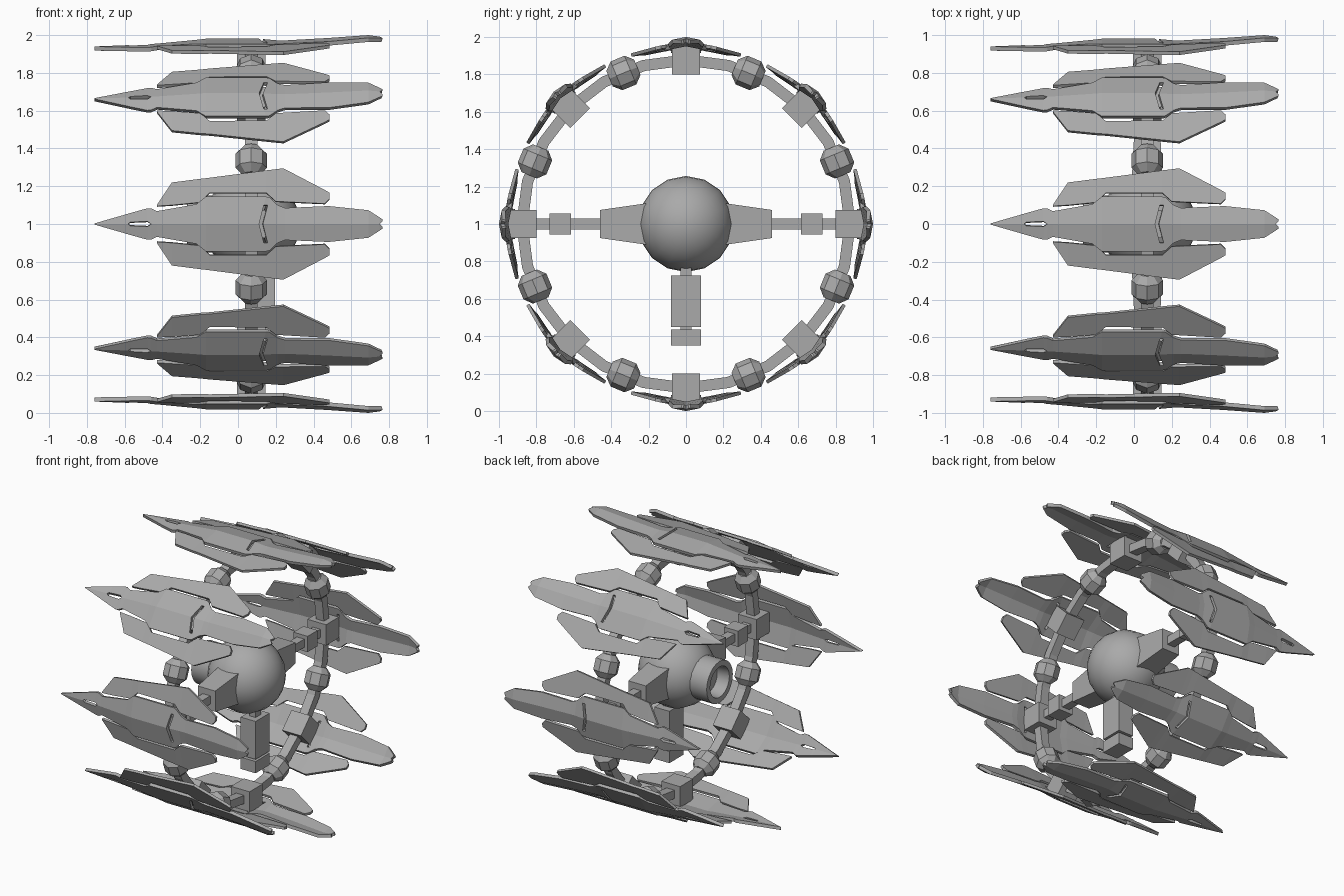
import bpy, bmesh, math
from mathutils import Matrix

if "Cube" in bpy.data.objects:
    bpy.data.objects.remove(bpy.data.objects["Cube"])

CX, CZ = 0.07, 1.0          # hub centre

grey = bpy.data.materials.new("dark_grey")
grey.diffuse_color = (.4, .4, .4, 1)
grey.use_nodes = True
grey.node_tree.nodes["Principled BSDF"].inputs["Base Color"].default_value = grey.diffuse_color


def make_mesh(name, verts, faces, weld=False):
    me = bpy.data.meshes.new(name)
    bm = bmesh.new()
    vs = [bm.verts.new(v) for v in verts]
    for f in faces:
        bm.faces.new([vs[i] for i in f])
    if weld:
        bmesh.ops.remove_doubles(bm, verts=bm.verts, dist=0.0005)
        bmesh.ops.dissolve_degenerate(bm, edges=bm.edges, dist=0.0005)
    else:
        bmesh.ops.recalc_face_normals(bm, faces=bm.faces)
    bm.to_mesh(me)
    bm.free()
    me.materials.append(grey)
    return me


def add(name, me, angle=0.0, loc=(0, 0, CZ)):
    ob = bpy.data.objects.new(name, me)
    bpy.context.collection.objects.link(ob)
    ob.matrix_world = Matrix.Translation(loc) @ Matrix.Rotation(angle, 4, 'X')
    return ob


def loft(name, rings, closed=False):
    """Skin equal-length rings of points; cap the ends unless closed."""
    n, m = len(rings[0]), len(rings)
    verts = [p for r in rings for p in r]
    faces = []
    for i in range(m if closed else m - 1):
        j = (i + 1) % m
        faces += [(i*n + k, i*n + (k+1) % n, j*n + (k+1) % n, j*n + k) for k in range(n)]
    if not closed:
        faces += [tuple(range(n)), tuple(range((m-1)*n, m*n))]
    return make_mesh(name, verts, faces)


def beam(name, sections, cx=CX):
    """Square beam along local z; sections = (z, half_x, half_y)."""
    return loft(name, [[(cx + a*hx, b*hy, z) for a, b in ((-1, -1), (1, -1), (1, 1), (-1, 1))]
                       for z, hx, hy in sections])


def plate(name, strips, signs, drop, skew=0.0):
    """Thin sheet; strips hold stations (x, inner t, outer t, ridge radius)."""
    verts, faces = [], []
    for s in signs:
        for strip in strips:
            for (x0, a0, b0, r0), (x1, a1, b1, r1) in zip(strip, strip[1:]):
                k = len(verts)
                # stations beside the cross slit lean back into a shallow V
                verts += [(x + (skew*t if .1 < x < .14 else 0), s*t, r - drop*t) for x, t, r in
                          ((x0, a0, r0), (x1, a1, r1), (x1, b1, r1), (x0, b0, r0))]
                f = (k, k+1, k+2, k+3)
                faces.append(f if s > 0 else f[::-1])
    return make_mesh(name, verts, faces, weld=True)


def thicken(ob, t):
    m = ob.modifiers.new("thickness", 'SOLIDIFY')
    m.thickness, m.offset = t, -1


# outer ring
N = 24
ring = []
for i in range(N):
    a = 2*math.pi*i/N
    ring.append([(CX + dx, r*math.sin(a), r*math.cos(a))
                 for dx, r in ((-.032, .847), (.032, .847), (.032, .907), (-.032, .907))])
add("support_ring", loft("support_ring", ring, closed=True))

# panel pieces: armoured spine with tip slot and cross slit, plus side wings
spine = plate("panel_spine", [
    [(-.76, 0, .003, .94), (-.58, 0, .055, .947), (-.57, .01, .058, .947),
     (-.48, .014, .083, .951), (-.46, 0, .083, .953), (-.43, 0, .068, .955),
     (-.22, 0, .105, .975), (-.17, 0, .145, .981), (.112, 0, .145, .981)],
    [(.112, .1, .145, .981), (.132, .1, .14, .979)],
    [(.132, 0, .14, .979), (.21, 0, .1, .972), (.25, 0, .085, .972),
     (.48, 0, .095, .985), (.69, 0, .073, 1.0), (.75, 0, .035, .992), (.765, .015, .025, .988)],
], (1, -1), .2, .25)
wing_strip = [[(-.43, .095, .1, .965), (-.35, .1, .22, .968), (-.2, .115, .239, .97),
               (-.15, .165, .245, .973), (.15, .165, .284, .976), (.2, .12, .29, .976),
               (.24, .118, .295, .977), (.46, .108, .18, .983), (.485, .135, .165, .984)]]
wings = [plate("panel_wing", wing_strip, (s,), .22) for s in (1, -1)]

# ring blocks and joints
block = beam("ring_block", [(.8, .075, .075), (.95, .075, .075)])
joint = loft("ring_joint", [[(CX + r*math.cos(k*math.pi/4), y, .874 + r*math.sin(k*math.pi/4))
                             for k in range(8)]
                            for y, r in ((-.08, .045), (-.04, .083), (.04, .083), (.08, .045))])
for i in range(8):
    a = i*math.pi/4
    thicken(add(f"panel_spine_{i}", spine, a), .022)
    for j, w in enumerate(wings):
        thicken(add(f"panel_wing_{i}_{j}", w, a), .018)
    add(f"ring_block_{i}", block, a)
    add(f"ring_joint_{i}", joint, a + math.pi/8)

# central hub sphere
bpy.ops.mesh.primitive_uv_sphere_add(segments=16, ring_count=16, radius=.257,
                                     location=(CX, 0, CZ), rotation=(0, math.pi/2, 0))
bpy.context.object.name = "hub_sphere"
bpy.context.object.data.materials.append(grey)
bpy.ops.object.shade_smooth_by_angle(angle=math.radians(40))

# hollow nozzle on the -x side
profile = [(-.10, .15), (-.27, .15), (-.27, .11), (-.18, .10), (-.18, .02), (-.10, .02)]
nozzle = [[(x, r*math.cos(2*math.pi*i/24), r*math.sin(2*math.pi*i/24)) for x, r in profile]
          for i in range(24)]
ob = add("hub_nozzle", loft("hub_nozzle", nozzle, closed=True))
bpy.context.view_layer.objects.active = ob
bpy.ops.object.select_all(action='DESELECT')
ob.select_set(True)
bpy.ops.object.shade_smooth_by_angle(angle=math.radians(40))

# side arms: tapered shoulder, rod and collar
shoulder = beam("arm_shoulder", [(.18, .085, .115), (.46, .07, .075)])
rod = beam("arm_rod", [(.4, .03, .03), (.82, .03, .03)])
collar = beam("arm_collar", [(.615, .057, .057), (.73, .057, .057)])
for side, a in (("left", math.pi/2), ("right", -math.pi/2)):
    for part, me in (("shoulder", shoulder), ("rod", rod), ("collar", collar)):
        add(f"{side}_arm_{part}", me, a)

# hanging pylon under the hub
for name, z0, z1, hx, hy in (("pylon_neck", -.57, -.2, .025, .03),
                             ("pylon_column", -.55, -.275, .06, .08),
                             ("pylon_foot", -.65, -.565, .06, .08)):
    add(name, beam(name, [(z0, hx, hy), (z1, hx, hy)], cx=.137))
